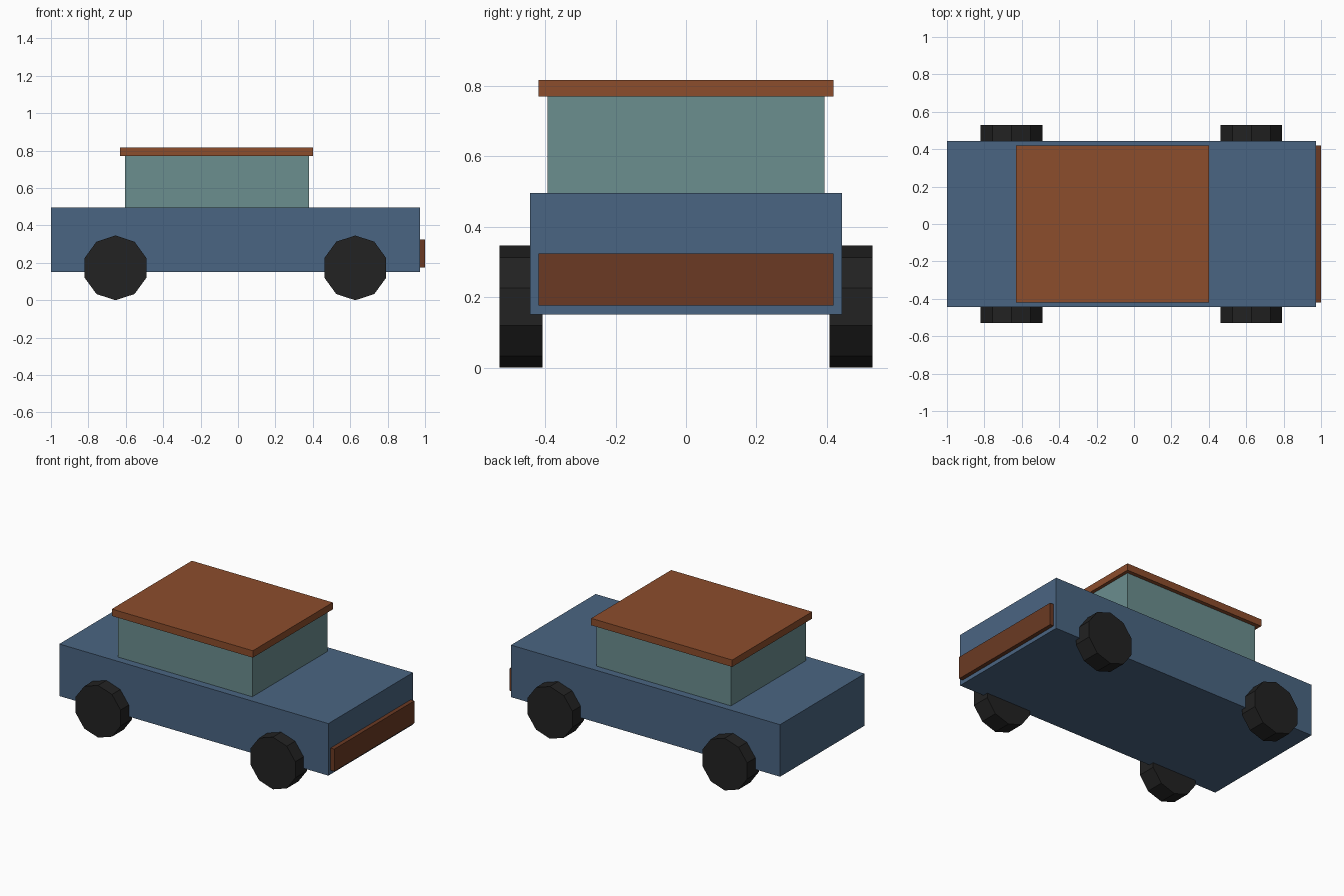
import bpy
import math

cube = bpy.data.objects.get("Cube")
if cube:
    bpy.data.objects.remove(cube, do_unlink=True)


def material(name, r, g, b):
    """Make a flat material from 0-255 display values, converted to linear."""
    color = [((c / 255 + 0.055) / 1.055) ** 2.4 for c in (r, g, b)] + [1]
    mat = bpy.data.materials.new(name)
    mat.use_nodes = True
    mat.diffuse_color = color
    bsdf = next(n for n in mat.node_tree.nodes if n.type == "BSDF_PRINCIPLED")
    bsdf.inputs["Base Color"].default_value = color
    return mat


def finish(name, mat):
    obj = bpy.context.object
    obj.name = name
    obj.data.materials.append(mat)
    bpy.ops.object.transform_apply(location=False, rotation=True, scale=True)
    return obj


def box(name, mat, x, half_y, z):
    """Box spanning x and z ranges, symmetric in y."""
    bpy.ops.mesh.primitive_cube_add(size=1, location=(sum(x) / 2, 0, sum(z) / 2))
    bpy.context.object.scale = (x[1] - x[0], 2 * half_y, z[1] - z[0])
    return finish(name, mat)


blue = material("body_blue", 74, 101, 130)
glass = material("cabin_teal", 107, 142, 143)
rust = material("roof_rust", 140, 77, 44)
brown = material("bumper_brown", 107, 58, 35)
rubber = material("tyre_black", 34, 34, 34)

# Body, cabin, roof and end bumper
box("body", blue, (-1, 0.973), 0.443, (0.15, 0.495))
box("cabin", glass, (-0.605, 0.38), 0.393, (0.495, 0.77))
box("roof", rust, (-0.632, 0.402), 0.419, (0.77, 0.816))
box("bumper", brown, (0.95, 1), 0.419, (0.176, 0.324))

# Four ten-sided wheels, each with a vertex at the top and bottom
radius = 0.173
for end, x in (("rear", -0.655), ("bumper_end", 0.627)):
    for side, sign in (("right", -1), ("left", 1)):
        bpy.ops.mesh.primitive_cylinder_add(
            vertices=10, radius=radius, depth=0.122,
            location=(x, sign * 0.469, radius), rotation=(math.pi / 2, 0, 0))
        finish(f"{end}_{side}_wheel", rubber)
